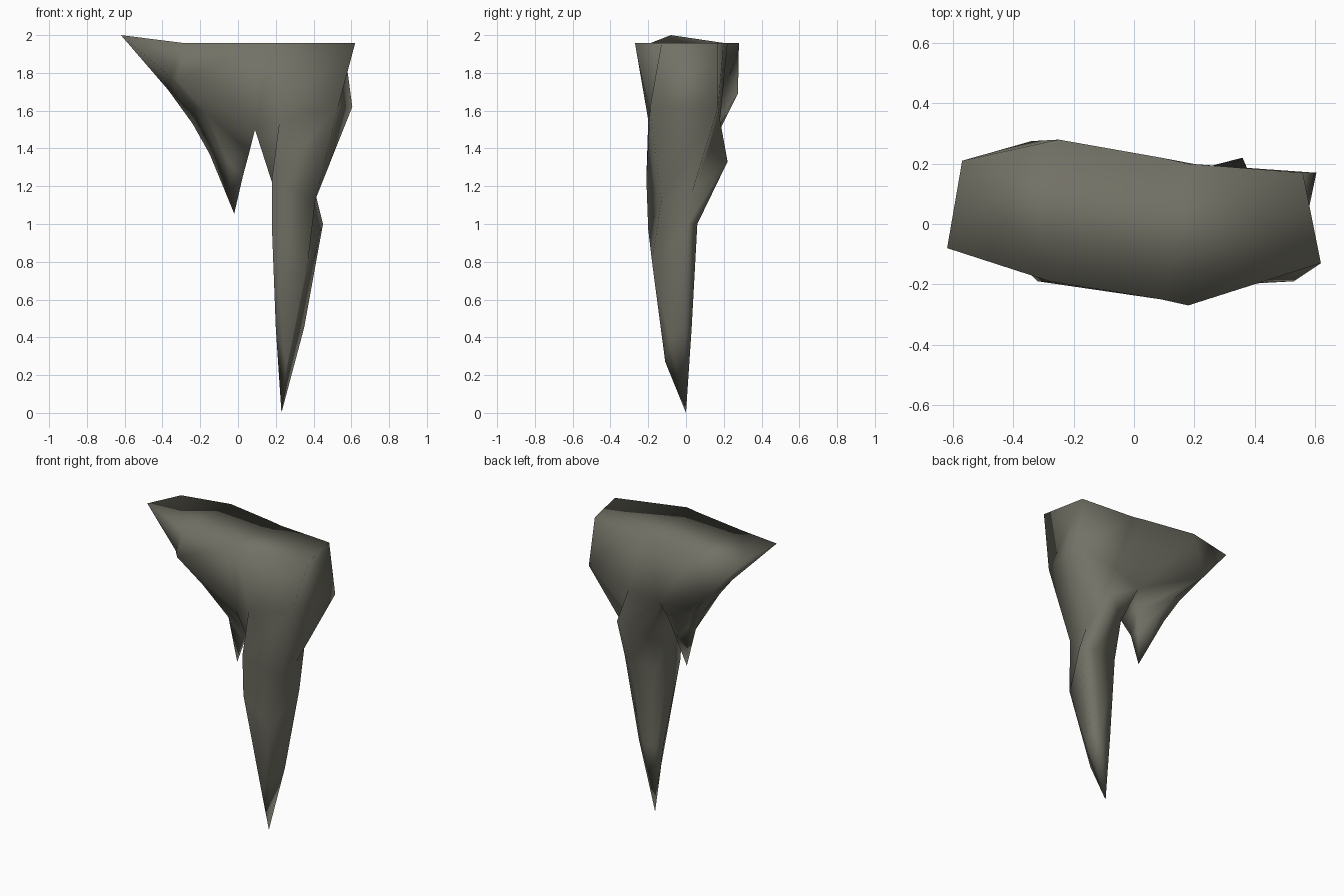
import bpy, bmesh

if "Cube" in bpy.data.objects:
    bpy.data.objects.remove(bpy.data.objects["Cube"])

# Shared seam where the two spikes split (front/back, at top and at crotch)
TOP_F, TOP_B = (.09, -.25, 1.957), (.09, .22, 1.957)
LOW_F, LOW_B = (.09, -.15, 1.50), (.09, .15, 1.50)

# Cross-sections, counter-clockwise seen from above
short_spike = [
    [(-.62, -.08, 2), (-.28, -.19, 1.957), TOP_F, TOP_B, (-.25, .28, 1.957), (-.57, .21, 1.957)],
    [(-.36, -.15, 1.78), (-.32, -.19, 1.76), LOW_F, LOW_B, (-.34, .275, 1.69), (-.37, .20, 1.71)],
    [(-.23, -.11, 1.62), (-.17, -.13, 1.59), (.06, -.06, 1.38), (.06, .10, 1.38), (-.16, .18, 1.50), (-.24, .15, 1.53)],
    [(-.09, .02, 1.36), (-.06, .0, 1.34), (.025, 0, 1.25), (.025, .07, 1.25), (-.10, .13, 1.37), (-.15, .11, 1.37)],
]
long_spike = [
    [TOP_F, (.18, -.27, 1.957), (.62, -.13, 1.957), (.56, .17, 1.957), (.18, .20, 1.957), TOP_B],
    [LOW_F, (.22, -.20, 1.55), (.53, -.19, 1.62), (.605, .17, 1.62), (.30, .18, 1.55), LOW_B],
    [(.18, -.10, 1.22), (.18, -.21, 1.24), (.41, -.13, 1.13), (.41, .03, 1.16), (.36, .22, 1.33), (.19, .10, 1.25)],
    [(.18, -.08, 1.0), (.18, -.20, .97), (.37, -.18, .80), (.45, .01, 1.0), (.37, .06, 1.0), (.19, .04, 1.0)],
    [(.20, -.05, .45), (.26, -.11, .27), (.30, -.09, .40), (.35, .0, .45), (.29, .03, .45), (.21, .02, .45)],
]

bm = bmesh.new()


def loft(rings, tip, seam):
    """Skin the rings down to a tip, leaving the shared seam open in the first band."""
    rows = [[bm.verts.new(p) for p in ring] for ring in rings]
    end = bm.verts.new(tip)
    for r, (up, low) in enumerate(zip(rows, rows[1:])):
        for i in range(6):
            j = (i + 1) % 6
            if r or i != seam:
                bm.faces.new((up[i], low[i], up[j]))
                bm.faces.new((low[i], low[j], up[j]))
    for i in range(6):
        bm.faces.new((rows[-1][i], end, rows[-1][(i + 1) % 6]))
    bm.faces.new(rows[0])  # top cap


loft(short_spike, (-.02, .02, 1.055), 2)
loft(long_spike, (.23, 0, 0), 5)
bmesh.ops.remove_doubles(bm, verts=bm.verts, dist=.0005)
bmesh.ops.triangulate(bm, faces=[f for f in bm.faces if len(f.verts) > 3])
bmesh.ops.recalc_face_normals(bm, faces=bm.faces)
for f in bm.faces:
    f.smooth = True  # smooth all over, including the flat top

# Hanging rock object
mesh = bpy.data.meshes.new("hanging_rock")
bm.to_mesh(mesh)
bm.free()
rock = bpy.data.objects.new("hanging_rock", mesh)
bpy.context.collection.objects.link(rock)
stone = bpy.data.materials.new("grey_stone")
stone.diffuse_color = (.17, .166, .132, 1)
stone.use_nodes = True
stone.node_tree.nodes["Principled BSDF"].inputs["Base Color"].default_value = stone.diffuse_color
mesh.materials.append(stone)
